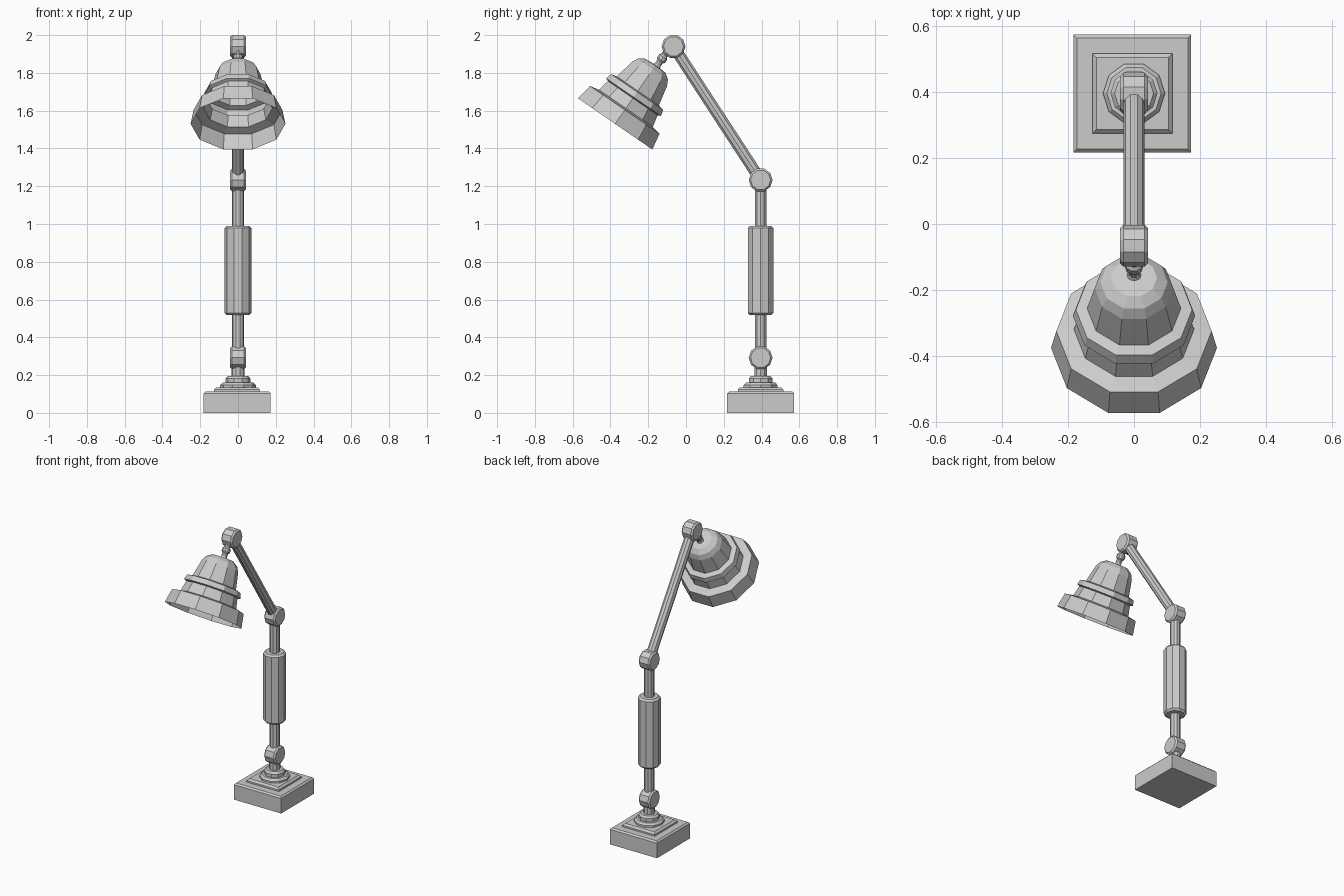
import bpy, bmesh
from math import sin, cos, pi, atan2, hypot, radians, sqrt

if "Cube" in bpy.data.objects:
    bpy.data.objects.remove(bpy.data.objects["Cube"])


def lathe(name, profile, loc, rot=(0, 0, 0), n=10, start=0.0):
    """Revolve (radius, height) points round local z; radius 0 closes to a point."""
    bm = bmesh.new()
    rings = []
    for r, z in profile:
        if r == 0:
            rings.append([bm.verts.new((0, 0, z))])
        else:
            rings.append([bm.verts.new((r * cos(start + 2 * pi * i / n),
                                        r * sin(start + 2 * pi * i / n), z))
                          for i in range(n)])
    for a, b in zip(rings, rings[1:]):
        for i in range(n):
            j = (i + 1) % n
            if len(a) == 1:
                bm.faces.new((a[0], b[j], b[i]))
            elif len(b) == 1:
                bm.faces.new((a[i], a[j], b[0]))
            else:
                bm.faces.new((a[i], a[j], b[j], b[i]))
    bmesh.ops.recalc_face_normals(bm, faces=bm.faces)
    me = bpy.data.meshes.new(name)
    bm.to_mesh(me)
    bm.free()
    ob = bpy.data.objects.new(name, me)
    ob.location, ob.rotation_euler = loc, rot
    bpy.context.collection.objects.link(ob)
    return ob


def rod(r, z0, z1, bevel=0.008):
    """Closed bevelled cylinder profile."""
    return [(0, z0), (r - bevel, z0), (r, z0 + bevel),
            (r, z1 - bevel), (r - bevel, z1), (0, z1)]


def plate(name, half, z0, z1, bevel):
    """Square plate with a bevelled top edge."""
    s = sqrt(2)
    lathe(name, [(0, z0), (half * s, z0), (half * s, z1 - bevel),
                 ((half - bevel) * s, z1), (0, z1)],
          (-0.005, Y, 0), n=4, start=pi / 4)


Y = 0.395                      # column position
ELBOW, TOP = (Y, 1.233), (-0.066, 1.94)

# Stepped base
plate("base", 0.178, 0, 0.112, 0.01)
plate("base_step", 0.121, 0.105, 0.135, 0.012)
lathe("base_collar", [(0, 0.13), (0.094, 0.13), (0.094, 0.147), (0.082, 0.16),
                      (0.066, 0.16), (0.066, 0.182), (0.055, 0.195),
                      (0.035, 0.195), (0.035, 0.25), (0, 0.25)], (0, Y, 0))

# Pivot joints, discs lying across x
for name, (y, z) in (("lower_joint", (Y, 0.292)), ("elbow_joint", ELBOW),
                     ("top_joint", TOP)):
    lathe(name, rod(0.063, -0.042, 0.042, 0.01), (0, y, z), (0, pi / 2, 0), start=pi / 2)

# Column with grip sleeve
lathe("lower_arm", rod(0.032, 0.29, 1.23, 0.004), (0, Y, 0))
lathe("sleeve", rod(0.071, 0.517, 0.99, 0.012), (0, Y, 0))

# Leaning upper arm between elbow and top joint
dy, dz = TOP[0] - ELBOW[0], TOP[1] - ELBOW[1]
lathe("upper_arm", rod(0.032, 0, hypot(dy, dz), 0.004),
      (0, *ELBOW), (-atan2(dy, dz), 0, 0))

# Open bell shade and its neck, along one tilted axis
shade_loc, tilt = (0, -0.375, 1.53), (-radians(34.5), 0, 0)
lathe("shade", [(0.251, 0), (0.235, 0.09), (0.182, 0.10), (0.168, 0.165),
                (0.185, 0.172), (0.176, 0.205), (0.142, 0.212), (0.134, 0.25),
                (0.119, 0.32), (0.102, 0.352), (0.07, 0.374), (0, 0.378)],
      shade_loc, tilt)
lathe("shade_neck", [(0, 0.37), (0.024, 0.37), (0.018, 0.385), (0.018, 0.405),
                     (0.027, 0.415), (0.027, 0.435), (0.019, 0.445),
                     (0.019, 0.49), (0, 0.49)], (0, -0.367, 1.526), tilt)
